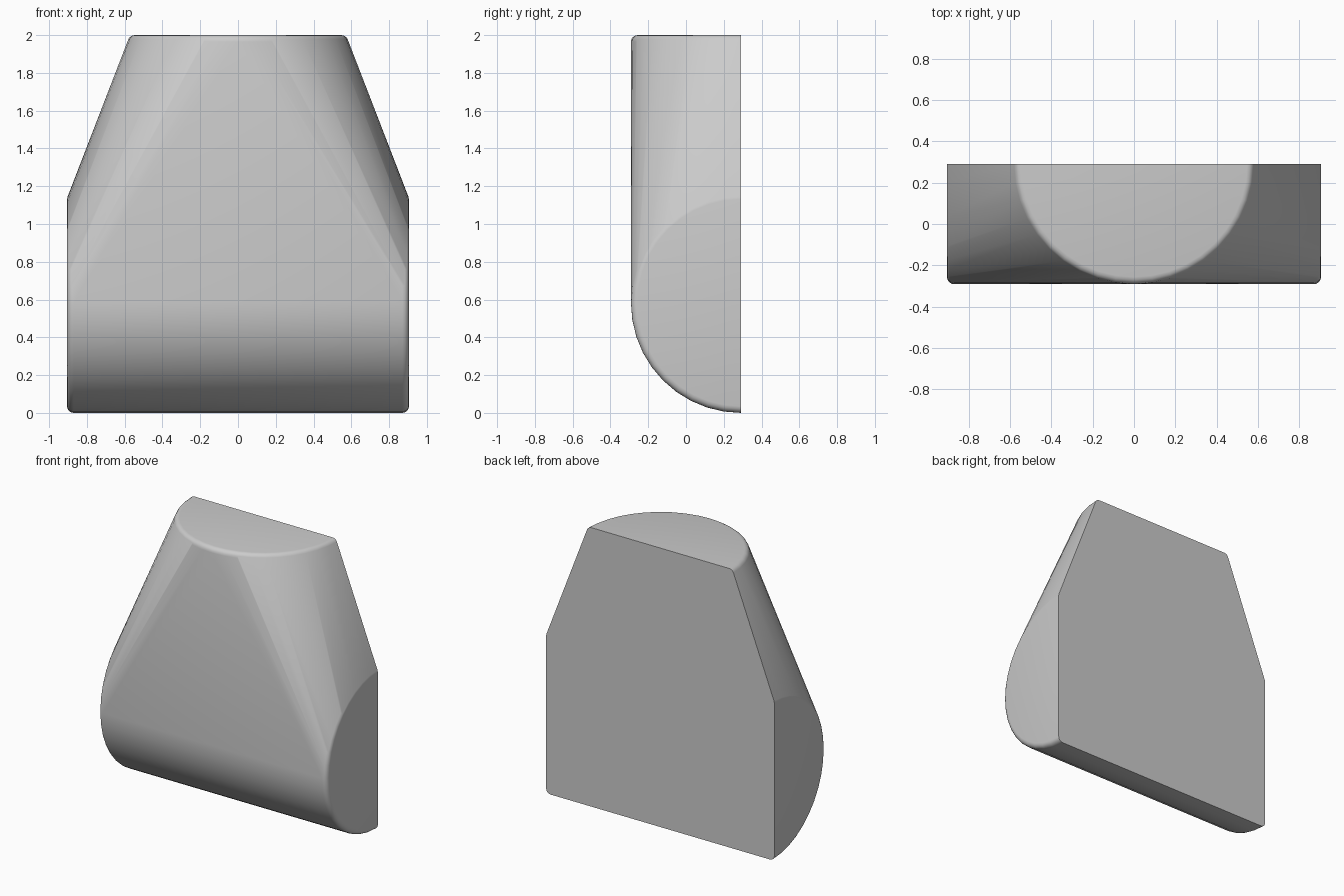
import bpy
import bmesh
from math import sin, cos, pi
from mathutils import Vector

cube = bpy.data.objects.get("Cube")
if cube:
    bpy.data.objects.remove(cube, do_unlink=True)

RADIUS = 0.583      # radius of every half disc, also the depth of the block
ROUND = 0.035       # rounding of the disc rims
HALF_WIDTH = 0.905
BACK = RADIUS / 2
STEPS = 20          # segments around each half disc
RIM_STEPS = 4

grey = bpy.data.materials.new("Plain grey")
grey.use_nodes = True
colour = (0.6, 0.6, 0.6, 1)
grey.diffuse_color = colour
grey.node_tree.nodes["Principled BSDF"].inputs["Base Color"].default_value = colour


def half_disc(bm, centre, across, outward):
    """Add the points of a half disc with a rounded rim, bulging to the front."""
    front = Vector((0, -1, 0))
    for i in range(STEPS + 1):
        a = pi * i / STEPS
        direction = across * cos(a) + front * sin(a)
        for j in range(RIM_STEPS + 1):
            b = pi / 2 * j / RIM_STEPS
            radius = RADIUS - ROUND * (1 - cos(b))
            bm.verts.new(centre + direction * radius
                         - outward * ROUND * (1 - sin(b)))


# Tapered block: the skin stretched over a top disc and two side discs
bm = bmesh.new()
half_disc(bm, Vector((0, BACK, 2)), Vector((1, 0, 0)), Vector((0, 0, 1)))
for side in (-1, 1):
    half_disc(bm, Vector((side * HALF_WIDTH, BACK, RADIUS)),
              Vector((0, 0, 1)), Vector((side, 0, 0)))
hull = bmesh.ops.convex_hull(bm, input=bm.verts[:])
loose = [v for v in bm.verts if not v.link_faces]
bmesh.ops.delete(bm, geom=loose, context='VERTS')

# Merge the flat back, front, top and side faces
bmesh.ops.dissolve_limit(bm, angle_limit=0.005, verts=bm.verts[:], edges=bm.edges[:])
bmesh.ops.recalc_face_normals(bm, faces=bm.faces[:])

mesh = bpy.data.meshes.new("tapered_block")
bm.to_mesh(mesh)
bm.free()
mesh.materials.append(grey)
block = bpy.data.objects.new("tapered_block", mesh)
bpy.context.collection.objects.link(block)

# Smooth curved skin with a sharp back edge
bpy.ops.object.select_all(action='DESELECT')
block.select_set(True)
bpy.context.view_layer.objects.active = block
bpy.ops.object.shade_smooth_by_angle(angle=pi / 6)
